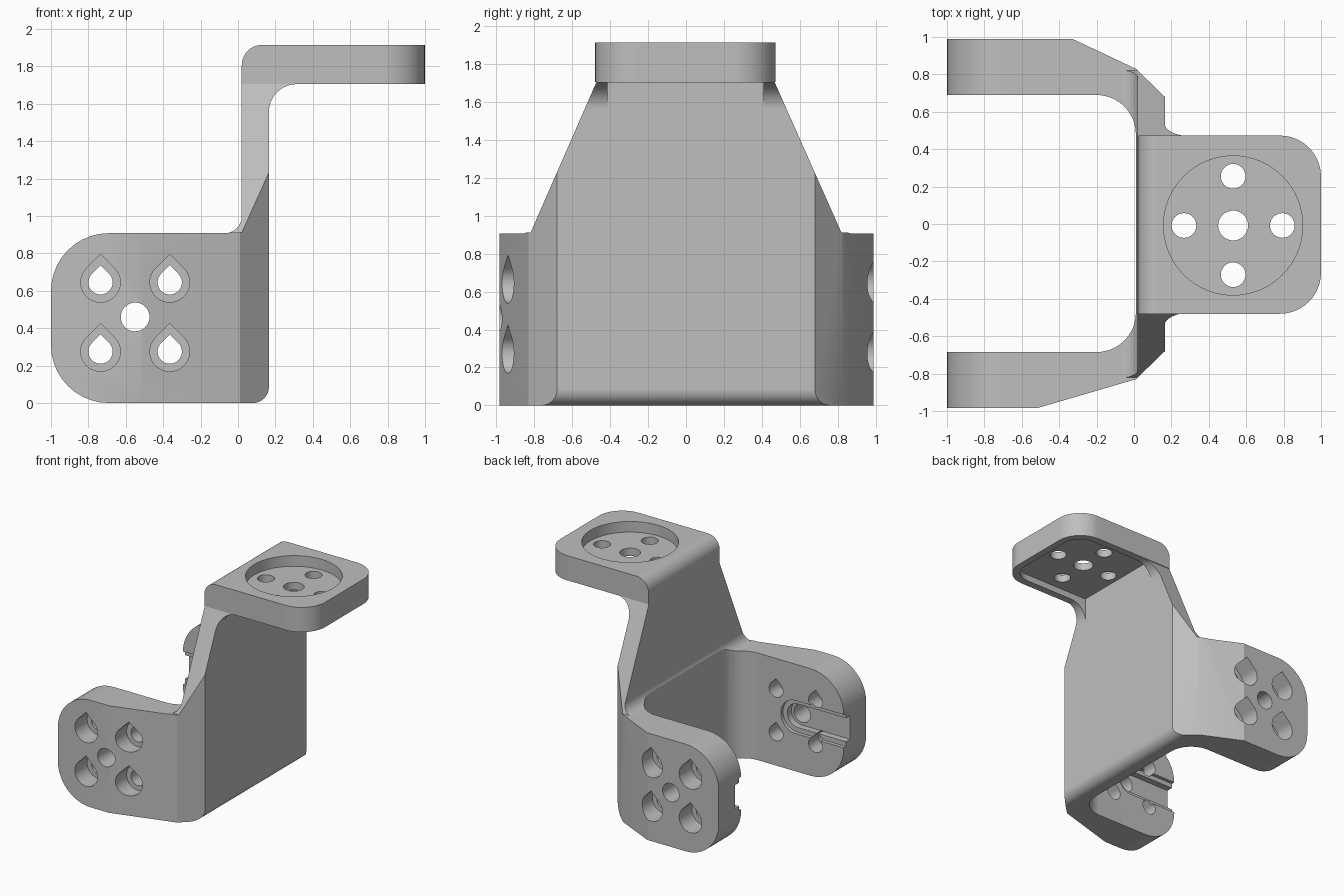
import bpy, bmesh, math
from mathutils import Vector

if "Cube" in bpy.data.objects:
    bpy.data.objects.remove(bpy.data.objects["Cube"], do_unlink=True)

grey = bpy.data.materials.new("plain grey")
grey.use_nodes = True
colour = (0.52, 0.52, 0.52, 1)
grey.diffuse_color = colour
grey.node_tree.nodes["Principled BSDF"].inputs["Base Color"].default_value = colour


def rounded(corners, steps=10):
    """Outline from (u, v) or (u, v, radius) corners."""
    pts = []
    n = len(corners)
    for i, c in enumerate(corners):
        p = Vector(c[:2])
        if len(c) == 2:
            pts.append(p)
            continue
        a = (Vector(corners[i - 1][:2]) - p).normalized()
        b = (Vector(corners[(i + 1) % n][:2]) - p).normalized()
        half = a.angle(b) / 2
        centre = p + (a + b).normalized() * c[2] / math.sin(half)
        reach = c[2] / math.tan(half)
        s, e = p + a * reach - centre, p + b * reach - centre
        sa, turn = math.atan2(s.y, s.x), math.atan2(e.y, e.x) - math.atan2(s.y, s.x)
        turn = (turn + math.pi) % (2 * math.pi) - math.pi
        for k in range(steps + 1):
            t = sa + turn * k / steps
            pts.append(centre + c[2] * Vector((math.cos(t), math.sin(t))))
    return pts


def arc(u, v, r, start=0, sweep=360, steps=40):
    return [Vector((u + r * math.cos(math.radians(start + sweep * k / steps)),
                    v + r * math.sin(math.radians(start + sweep * k / steps))))
            for k in range(steps if sweep == 360 else steps + 1)]


def teardrop(u, v, r):
    return arc(u, v, r, 135, 270, 28) + [Vector((u, v + r * math.sqrt(2)))]


def prism(name, outline, axis, lo, hi):
    place = {"x": lambda p, d: (d, p.x, p.y),
             "y": lambda p, d: (p.x, d, p.y),
             "z": lambda p, d: (p.x, p.y, d)}[axis]
    bm = bmesh.new()
    ends = [[bm.verts.new(place(p, d)) for p in outline] for d in (lo, hi)]
    for loop in ends:
        bm.faces.new(loop)
    for i in range(len(outline)):
        bm.faces.new((ends[0][i - 1], ends[0][i], ends[1][i], ends[1][i - 1]))
    bmesh.ops.recalc_face_normals(bm, faces=bm.faces)
    mesh = bpy.data.meshes.new(name)
    bm.to_mesh(mesh)
    bm.free()
    mesh.materials.append(grey)
    ob = bpy.data.objects.new(name, mesh)
    bpy.context.collection.objects.link(ob)
    return ob


def combine(target, tool, operation):
    bpy.ops.object.select_all(action="DESELECT")
    bpy.context.view_layer.objects.active = target
    target.select_set(True)
    mod = target.modifiers.new("cut", "BOOLEAN")
    mod.object, mod.operation, mod.solver = tool, operation, "EXACT"
    bpy.ops.object.modifier_apply(modifier=mod.name)
    bpy.data.objects.remove(tool, do_unlink=True)


# U-shaped plan: two arms joined by the upright wall
bracket = prism("bracket", rounded([
    (-1.1, 0.99), (-0.33, 0.99), (0.01, 0.83), (0.2, 0.646),
    (0.2, -0.646), (0.01, -0.83), (-0.52, -0.985), (-1.1, -0.985),
    (-1.1, -0.685), (0.01, -0.685, 0.21), (0.01, 0.69, 0.21), (-1.1, 0.69)]),
    "z", -0.1, 2.1)

# Top plate, trimmed to height by the side profile below
combine(bracket, prism("top_plate", rounded([
    (0.1, -0.6), (0.1, 0.6), (0.7, 0.6), (0.7, 0.473),
    (1, 0.473, 0.22), (1, -0.48, 0.22), (0.7, -0.48), (0.7, -0.6)]),
    "z", 1.45, 2.05), "UNION")

# Tapered silhouette seen along x
combine(bracket, prism("taper", [Vector(p) for p in [
    (-1.2, -0.2), (1.2, -0.2), (1.2, 0.912), (0.82, 0.912), (0.468, 1.705),
    (0.473, 1.706), (0.473, 2.3), (-0.48, 2.3), (-0.48, 1.706),
    (-0.473, 1.705), (-0.82, 0.912), (-1.2, 0.912)]],
    "x", -1.5, 1.5), "INTERSECT")

# Stepped profile seen along y
combine(bracket, prism("step", rounded([
    (-1, 0, 0.31), (0.165, 0, 0.085), (0.165, 1.705, 0.15), (1.1, 1.705),
    (1.1, 1.915), (0.02, 1.915, 0.11), (0.02, 0.908, 0.09), (-1, 0.908, 0.31)]),
    "y", -1.3, 1.3), "INTERSECT")

# Plate recesses and screw holes
px, py = 0.53, -0.008
combine(bracket, prism("disc_recess", arc(px, py, 0.372, steps=64),
                       "z", 1.825, 2.1), "DIFFERENCE")
combine(bracket, prism("under_recess", rounded([
    (0.166, -0.415), (0.94, -0.415, 0.16), (0.94, 0.41, 0.16), (0.166, 0.41)]),
    "z", 1.4, 1.76), "DIFFERENCE")
for dx, dy in [(0, 0), (1, 0), (-1, 0), (0, 1), (0, -1)]:
    r = 0.066 if dx or dy else 0.08
    combine(bracket, prism("plate_hole", arc(px + dx * 0.263, py + dy * 0.263, r, steps=32),
                           "z", 1.5, 2.2), "DIFFERENCE")

# Arm holes: centre bore, teardrop screw holes and counterbores
ax, az = -0.55, 0.46
combine(bracket, prism("arm_bore", arc(ax, az, 0.077, steps=32), "y", -1.2, 1.2), "DIFFERENCE")
for sx in (-1, 1):
    for sz in (-1, 1):
        x, z = ax + sx * 0.185, az + sz * 0.185
        combine(bracket, prism("screw_hole", teardrop(x, z, 0.065), "y", -1.2, 1.2), "DIFFERENCE")
        for side in (-1, 1):
            combine(bracket, prism("counterbore", teardrop(x, z, 0.106), "y",
                                   *sorted((side * 0.82, side * 1.2))), "DIFFERENCE")

# Stepped slots on the inner faces, open at the arm ends
for side in (-1, 1):
    for half, depth in ((0.14, 0.715), (0.1, 0.77)):
        end = ax + half
        combine(bracket, prism("slot", rounded([
            (-1.2, az - half), (end, az - half, half * 0.99),
            (end, az + half, half * 0.99), (-1.2, az + half)]),
            "y", *sorted((side * 0.6, side * depth))), "DIFFERENCE")

# Smooth the fillets while the edges stay crisp
bpy.ops.object.select_all(action="DESELECT")
bracket.select_set(True)
bpy.context.view_layer.objects.active = bracket
bpy.ops.object.shade_smooth_by_angle(angle=math.radians(20))
normals = bracket.modifiers.new("weighted normals", "WEIGHTED_NORMAL")
normals.keep_sharp = True
